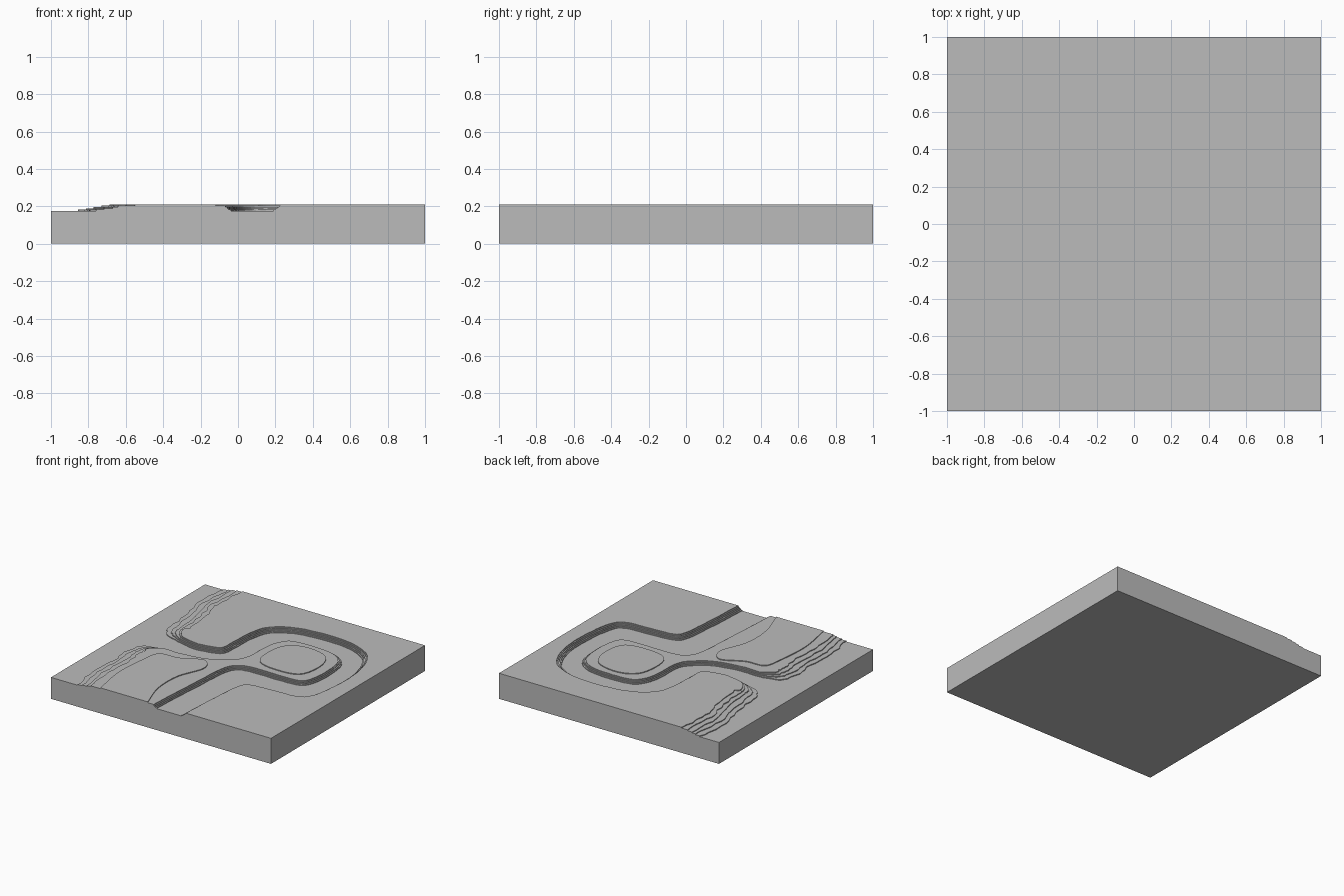
import bpy
import bmesh
import random
from mathutils import Vector

random.seed(4)

default_cube = bpy.data.objects.get("Cube")
if default_cube:
    bpy.data.objects.remove(default_cube, do_unlink=True)

WATER = 0.176   # height of the river bed and the shore water
TOP = 0.21      # height of the flat land
LAYERS = 5
STEP = (TOP - WATER) / LAYERS

grey = bpy.data.materials.new("plain grey")
grey.use_nodes = True
grey.diffuse_color = (0.5, 0.5, 0.5, 1)
shader = next(n for n in grey.node_tree.nodes if n.type == "BSDF_PRINCIPLED")
shader.inputs["Base Color"].default_value = grey.diffuse_color


def smooth_path(points, closed=False, samples=5):
    """Run a smooth curve through the control points."""
    pts = [Vector(p) for p in points]
    pts = [pts[-1]] + pts + pts[:2] if closed else [pts[0]] + pts + [pts[-1]]
    path = []
    for a, b, c, d in zip(pts, pts[1:], pts[2:], pts[3:]):
        for i in range(samples):
            t = i / samples
            path.append(b + (c - a) * t / 2
                        + (a - b * 2.5 + c * 2 - d / 2) * t ** 2
                        + (b * 3 - a - c * 3 + d) * t ** 3 / 2)
    if not closed:
        path.append(pts[-1])
    return path


def terrace_width(point):
    """River banks are steep, the shore on the left slopes gently."""
    shore = min(max((-0.58 - point.x) / 0.2, 0), 1)
    return 0.009 + 0.033 * shore


def inset_bank(path, layer):
    """Shift a bank towards the land on its right, slightly ragged."""
    result = []
    last = len(path) - 1
    for i, p in enumerate(path):
        along = (path[min(i + 1, last)] - path[max(i - 1, 0)]).normalized()
        inward = Vector((along.y, -along.x))
        width = terrace_width(p)
        q = p + inward * width * (layer + random.uniform(-0.25, 0.25))
        q.y = max(-1, min(1, q.y))
        if i in (0, last):
            q.y = p.y
        result.append(q)
    return result


def make_layer(name, outline, low, high):
    """Extrude a flat outline into a terrace."""
    bm = bmesh.new()
    face = bm.faces.new([bm.verts.new((p.x, p.y, low)) for p in outline])
    raised = bmesh.ops.extrude_face_region(bm, geom=[face], use_keep_orig=True)
    for v in raised["geom"]:
        if isinstance(v, bmesh.types.BMVert):
            v.co.z = high
    bmesh.ops.recalc_face_normals(bm, faces=bm.faces)
    bmesh.ops.triangulate(bm, faces=[f for f in bm.faces if len(f.verts) > 4])
    mesh = bpy.data.meshes.new(name)
    bm.to_mesh(mesh)
    bm.free()
    mesh.materials.append(grey)
    obj = bpy.data.objects.new(name, mesh)
    bpy.context.collection.objects.link(obj)
    return obj


# Square slab whose upper face is the river bed
corners = [Vector(c) for c in ((-1, -1), (1, -1), (1, 1), (-1, 1))]
make_layer("base_slab", corners, 0, WATER)

# Outer bank, from the river mouth at the front round the bend to the shore
outer_bank = smooth_path([
    (.19, -1), (.21, -.65), (.24, -.37), (.32, -.28), (.55, -.26),
    (.74, -.24), (.8, -.14), (.83, .1), (.82, .35), (.74, .56),
    (.6, .66), (.4, .7), (.15, .69), (0, .65), (-.12, .56),
    (-.16, .42), (-.17, .25), (-.18, .1), (-.24, .05), (-.4, .02),
    (-.56, .05), (-.7, .1), (-.77, .2), (-.8, .45), (-.85, .7), (-.83, 1)])
for k in range(LAYERS):
    outline = inset_bank(outer_bank, k) + [corners[2], corners[1]]
    make_layer(f"outer_land_terrace_{k + 1}", outline,
               WATER + STEP * k, WATER + STEP * (k + 1))

# Inner bank, from the shore round the peninsula and back to the front
inner_bank = smooth_path([
    (-.75, -1), (-.8, -.75), (-.78, -.5), (-.8, -.3), (-.74, -.16),
    (-.58, -.12), (-.4, -.12), (-.2, -.08), (-.07, 0), (0, .1),
    (.01, .3), (.04, .44), (.12, .53), (.3, .55), (.5, .53),
    (.62, .46), (.67, .35), (.68, .15), (.65, 0), (.58, -.06),
    (.4, -.07), (.15, -.07), (.05, -.11), (.01, -.22), (-.01, -.5),
    (-.03, -.8), (-.04, -1)])
for k in range(LAYERS - 1):
    make_layer(f"inner_land_terrace_{k + 1}", inset_bank(inner_bank, k),
               WATER + STEP * k, WATER + STEP * (k + 1))

# Highest terrace is split in two at the narrow neck
peninsula_top = smooth_path([
    (.11, .22), (.15, .4), (.3, .47), (.5, .42), (.57, .25),
    (.52, .05), (.3, .02), (.15, .07)], closed=True)
make_layer("peninsula_top", peninsula_top, TOP - STEP, TOP)

shore_land_top = smooth_path([
    (-.55, -1), (-.6, -.7), (-.58, -.4), (-.54, -.25), (-.38, -.23),
    (-.2, -.15), (-.12, -.27), (-.2, -.5), (-.2, -.75), (-.12, -1)])
make_layer("shore_land_top", shore_land_top, TOP - STEP, TOP)
